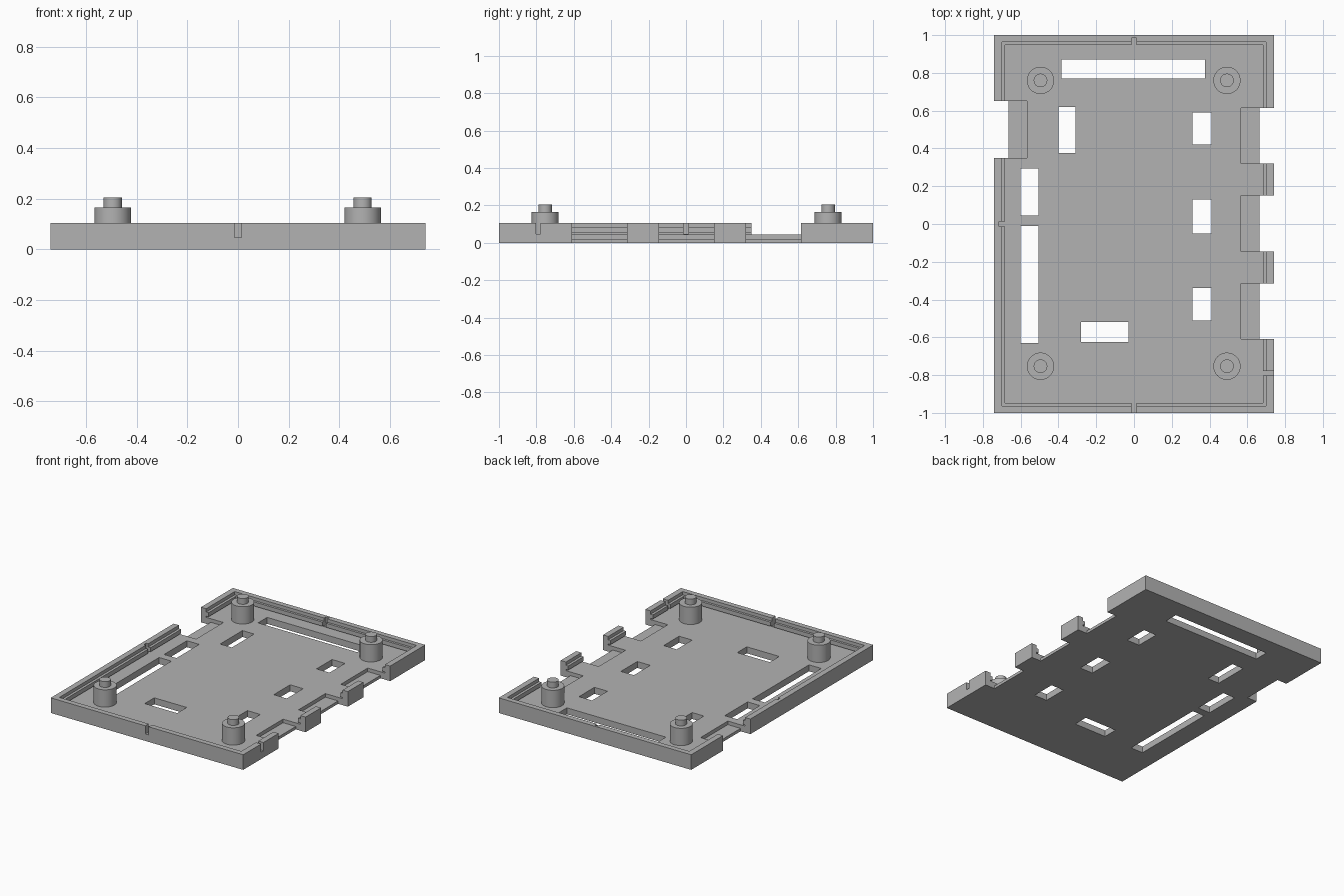
import bpy
import bmesh
from math import radians
from mathutils import Matrix, Vector

start = bpy.data.objects.get("Cube")
if start:
    bpy.data.objects.remove(start, do_unlink=True)

grey = bpy.data.materials.new("light grey plastic")
grey.use_nodes = True
colour = (0.45, 0.45, 0.45, 1)
grey.diffuse_color = colour
grey.node_tree.nodes["Principled BSDF"].inputs["Base Color"].default_value = colour

HX, HY, TOP = 0.74, 1.0, 0.105
FLOOR, POCKET = 0.045, 0.02
FAR = 1.2


def make(name, bm):
    mesh = bpy.data.meshes.new(name)
    bm.to_mesh(mesh)
    bm.free()
    obj = bpy.data.objects.new(name, mesh)
    bpy.context.collection.objects.link(obj)
    mesh.materials.append(grey)
    return obj


def box(name, x, y, z):
    bm = bmesh.new()
    lo, hi = Vector((x[0], y[0], z[0])), Vector((x[1], y[1], z[1]))
    place = Matrix.Translation((lo + hi) / 2) @ Matrix.Diagonal((*(hi - lo), 1))
    bmesh.ops.create_cube(bm, size=1, matrix=place)
    return make(name, bm)


def cut(obj, boxes):
    """Subtract every box, then bake the result and drop the cutters."""
    cutters = []
    for extents in boxes:
        cutter = box("cutter", *extents)
        cutter.hide_render = True
        cutters.append(cutter)
        mod = obj.modifiers.new("cut", "BOOLEAN")
        mod.operation = "DIFFERENCE"
        mod.solver = "EXACT"
        mod.object = cutter
    graph = bpy.context.evaluated_depsgraph_get()
    baked = bpy.data.meshes.new_from_object(obj.evaluated_get(graph))
    obj.modifiers.clear()
    obj.data = baked
    for cutter in cutters:
        bpy.data.objects.remove(cutter, do_unlink=True)


# Side openings: a shallow pocket in the floor and a trimmed outer edge
openings = []
for side, y in ((1, (-0.61, -0.315)), (1, (-0.145, 0.15)),
                (1, (0.32, 0.615)), (-1, (0.35, 0.65))):
    for inner, bottom in ((0.567, POCKET), (0.665, -0.1)):
        x = sorted((side * inner, side * FAR))
        openings.append((x, y, (bottom, 0.3)))

# Small notches in the rim
n = 0.013
deep = (0.048, 0.3)
notches = [
    ((-n, n), (-FAR, -0.93), deep),
    ((-n, n), (0.93, 0.985), deep),
    ((-0.715, -0.66), (-n, n), deep),
    ((0.66, FAR), (-0.79 - n, -0.79 + n), deep),
]

# Slots through the floor
slots = [(x, y, (-0.1, 0.3)) for x, y in (
    ((-0.385, 0.377), (0.77, 0.87)),
    ((-0.40, -0.31), (0.375, 0.62)),
    ((-0.60, -0.505), (0.045, 0.295)),
    ((-0.60, -0.505), (-0.63, -0.01)),
    ((-0.28, -0.03), (-0.625, -0.52)),
    ((0.31, 0.41), (0.42, 0.59)),
    ((0.31, 0.41), (-0.05, 0.13)),
    ((0.31, 0.41), (-0.51, -0.34)),
)]

# Tray with floor and rim
tray = box("tray", (-HX, HX), (-HY, HY), (0, TOP))
cavity = ((-0.70, 0.70), (-0.963, 0.963), (FLOOR, 0.3))
cut(tray, [cavity] + slots + openings + notches)

# Snap ridge running around the inside of the rim
ridge = box("snap_ridge", (-0.71, 0.71), (-0.973, 0.973), (0.053, 0.082))
inside = ((-0.682, 0.682), (-0.947, 0.947), (0, 0.3))
cut(ridge, [inside] + openings + notches)


# Stepped mounting posts
def post(name, x, y):
    bm = bmesh.new()
    for radius, low, high in ((0.072, FLOOR - 0.01, 0.165), (0.036, 0.16, 0.205)):
        bmesh.ops.create_cone(bm, cap_ends=True, segments=48, radius1=radius,
                              radius2=radius, depth=high - low,
                              matrix=Matrix.Translation((x, y, (low + high) / 2)))
    obj = make(name, bm)
    bpy.ops.object.select_all(action="DESELECT")
    obj.select_set(True)
    bpy.context.view_layer.objects.active = obj
    bpy.ops.object.shade_smooth_by_angle(angle=radians(30))


for end, y in (("front", -0.753), ("back", 0.76)):
    for side, x in (("left", 0.492), ("right", -0.495)):
        post(f"{end}_{side}_post", x, y)
